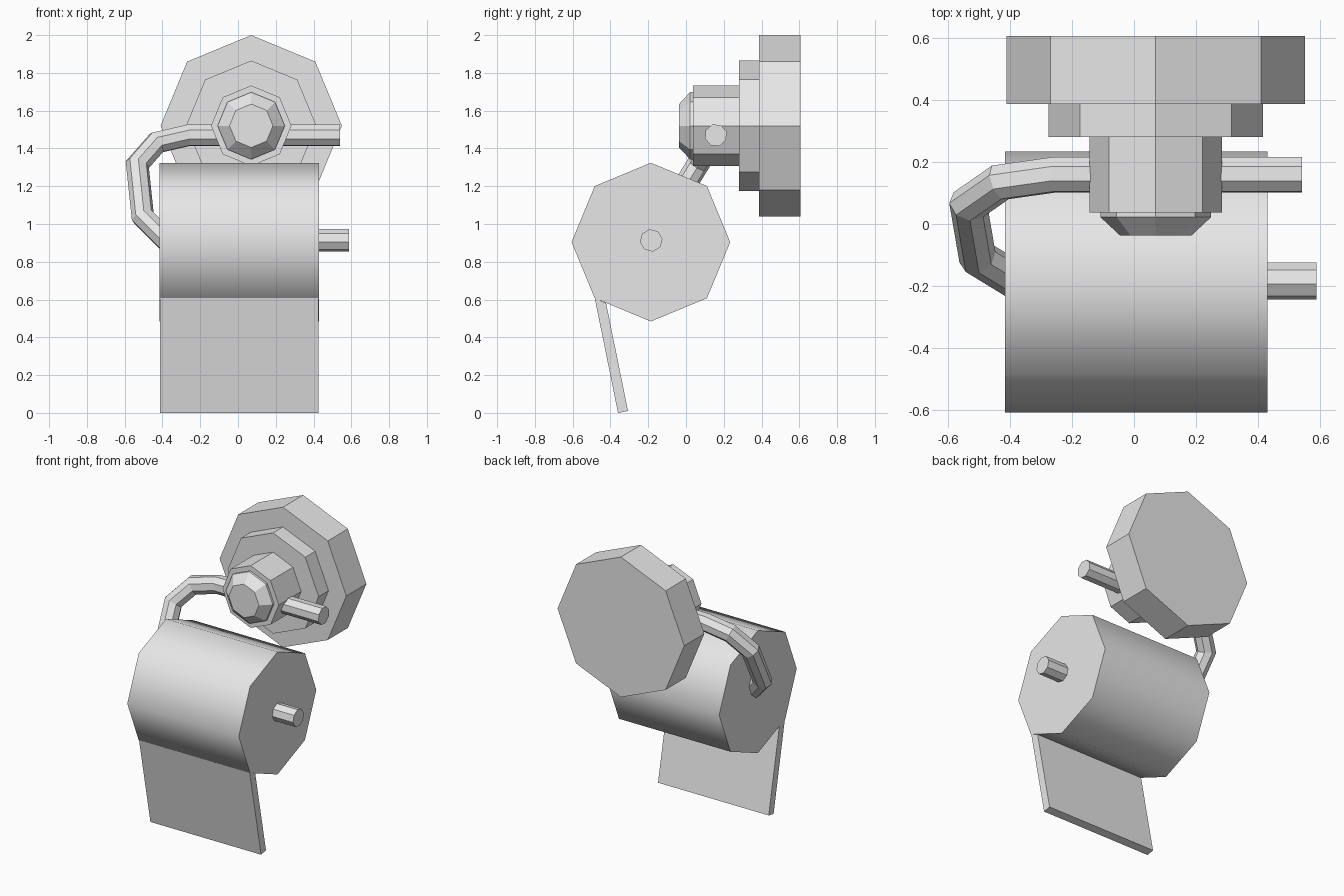
import bpy, bmesh, math
from mathutils import Vector

if "Cube" in bpy.data.objects:
    bpy.data.objects.remove(bpy.data.objects["Cube"])

grey = bpy.data.materials.new("light_grey")
grey.diffuse_color = (0.8, 0.8, 0.8, 1)
grey.use_nodes = True
grey.node_tree.nodes["Principled BSDF"].inputs["Base Color"].default_value = grey.diffuse_color
SIDES = 8


def loft(name, rings, smooth=False):
    """Skin a list of rings (equal point counts) and cap both ends."""
    bm = bmesh.new()
    vr = [[bm.verts.new(p) for p in r] for r in rings]
    n = len(rings[0])
    for a, b in zip(vr, vr[1:]):
        for i in range(n):
            bm.faces.new((a[i], a[(i + 1) % n], b[(i + 1) % n], b[i]))
    bm.faces.new(vr[0][::-1])
    bm.faces.new(vr[-1])
    bmesh.ops.recalc_face_normals(bm, faces=bm.faces)
    me = bpy.data.meshes.new(name)
    bm.to_mesh(me)
    bm.free()
    me.materials.append(grey)
    ob = bpy.data.objects.new(name, me)
    bpy.context.collection.objects.link(ob)
    if smooth:
        bpy.ops.object.select_all(action='DESELECT')
        ob.select_set(True)
        bpy.context.view_layer.objects.active = ob
        bpy.ops.object.shade_smooth_by_angle(angle=math.radians(60))
    return ob


def ring(center, u, v, r, phase=0.0):
    return [center + r * (u * math.cos(a) + v * math.sin(a))
            for a in (phase + math.tau * i / SIDES for i in range(SIDES))]


X, Y, Z = Vector((1, 0, 0)), Vector((0, 1, 0)), Vector((0, 0, 1))

# Stepped octagonal wall mount: (y, radius) pairs per part
mount = {
    "wall_plate": [(0.605, 0.48), (0.387, 0.48)],
    "middle_plate": [(0.395, 0.345), (0.28, 0.345)],
    "arm_boss": [(0.285, 0.213), (0.037, 0.213)],
    "front_knob": [(0.04, 0.178), (0.022, 0.178), (-0.037, 0.115)],
}
for name, prof in mount.items():
    loft(name, [ring(Vector((0.07, y, 1.52)), X, Z, r) for y, r in prof])

# Bent rod: path lies in a tilted plane, swept with mitred corners
start, end = Vector((0, 0.158, 1.47)), Vector((0, -0.184, 0.913))
normal = (end - start).cross(X).normalized()
if normal.z < 0:
    normal.negate()
path = [start.lerp(end, s) + X * x for x, s in
        [(0.54, 0), (-0.26, 0), (-0.43, 0.07), (-0.533, 0.28),
         (-0.504, 0.775), (-0.378, 1), (0.587, 1)]]
rings = []
for i, p in enumerate(path):
    t0 = (p - path[max(i - 1, 0)]).normalized()
    t1 = (path[min(i + 1, len(path) - 1)] - p).normalized()
    t = (t0 + t1).normalized()
    miter = 1 / max(t.dot(t1 if t1.length else t0), 0.5)
    rings.append(ring(p, t.cross(normal) * miter, normal, 0.06, math.radians(5)))
loft("bent_rod", rings)

# Paper roll
loft("paper_roll", [ring(Vector((x, -0.186, 0.904)), Y, Z, 0.42)
                    for x in (-0.415, 0.43)], smooth=True)

# Hanging sheet
sheet = [(-0.483, 0.607), (-0.423, 0.581), (-0.307, 0.01), (-0.36, 0.0)]
loft("hanging_sheet", [[Vector((x, y, z)) for y, z in sheet]
                       for x in (-0.412, 0.427)])
